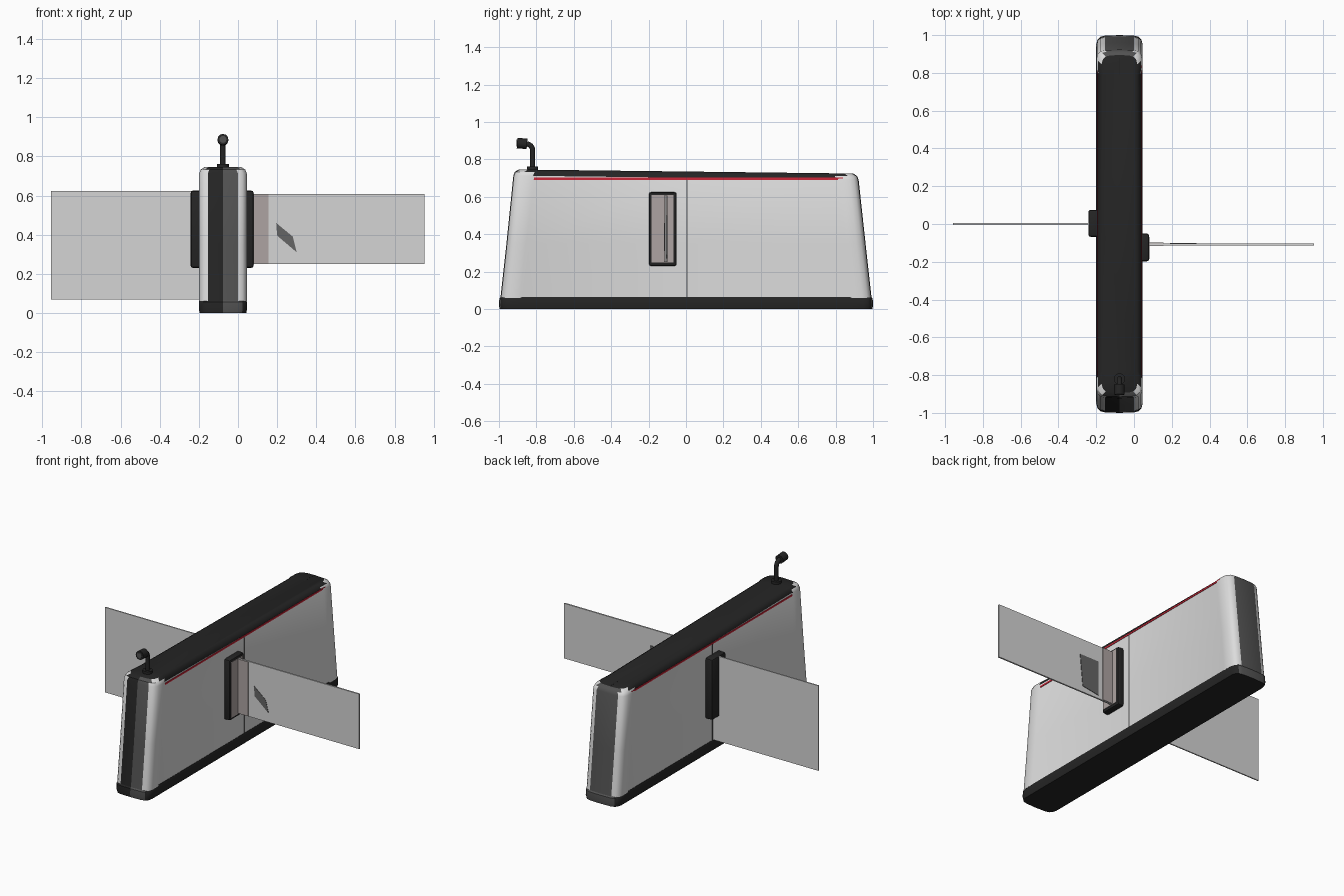
import bpy, bmesh, math
from mathutils import Vector

if "Cube" in bpy.data.objects:
    bpy.data.objects.remove(bpy.data.objects["Cube"])

CX = -0.077  # centre line of the cabinet


def mat(name, r, g, b):
    m = bpy.data.materials.new(name)
    m.diffuse_color = (r, g, b, 1)
    m.use_nodes = True
    m.node_tree.nodes["Principled BSDF"].inputs["Base Color"].default_value = m.diffuse_color
    return m


LIGHT = mat("light grey", 0.72, 0.72, 0.72)
BLACK = mat("black", 0.018, 0.018, 0.018)
GREY = mat("dark grey", 0.085, 0.085, 0.085)
RED = mat("red", 0.6, 0.02, 0.04)
PLATE = mat("warm grey", 0.42, 0.37, 0.36)
PANE = mat("pane grey", 0.66, 0.66, 0.66)
DECAL = mat("decal grey", 0.13, 0.13, 0.13)


def finish(name, bm, mats, smooth=None):
    bmesh.ops.recalc_face_normals(bm, faces=bm.faces)
    me = bpy.data.meshes.new(name)
    bm.to_mesh(me)
    bm.free()
    for m in mats:
        me.materials.append(m)
    ob = bpy.data.objects.new(name, me)
    bpy.context.collection.objects.link(ob)
    if smooth:
        bpy.context.view_layer.objects.active = ob
        ob.select_set(True)
        bpy.ops.object.shade_smooth_by_angle(angle=math.radians(smooth))
        ob.select_set(False)
    return ob


def box(name, x, y, z, m, bevel=0):
    bm = bmesh.new()
    bmesh.ops.create_cube(bm, size=1)
    for v in bm.verts:
        v.co = [(a + b) / 2 + c * (b - a) for (a, b), c in zip((x, y, z), v.co)]
    if bevel:
        bmesh.ops.bevel(bm, geom=bm.edges[:], offset=bevel, segments=2,
                        affect='EDGES', profile=0.5)
    return finish(name, bm, [m], 40 if bevel else None)


def tube(name, path, r, m, sides=16):
    cu = bpy.data.curves.new(name, 'CURVE')
    cu.dimensions = '3D'
    cu.bevel_depth = r
    cu.bevel_resolution = sides // 4
    cu.use_fill_caps = True
    s = cu.splines.new('POLY')
    s.points.add(len(path) - 1)
    for p, c in zip(s.points, path):
        p.co = (*c, 1)
    cu.materials.append(m)
    ob = bpy.data.objects.new(name, cu)
    bpy.context.collection.objects.link(ob)
    return ob


def outline(w, l, inset):
    """Plan outline: recessed long sides, rounded corner columns, bowed ends."""
    q = [(w - inset, 0), (w - inset, l - 0.12), (w, l - 0.105), (w, l - 0.05),
         (w - 0.007, l - 0.024), (w - 0.022, l - 0.009), (w - 0.045, l - 0.003), (0, l)]
    half = q + [(-x, y) for x, y in q[-2::-1]]
    return half + [(-x, -y) for x, y in half[1:-1]]


def loft(name, sections, mats, rule, inset=0.005, tilt=0.0):
    bm = bmesh.new()
    rings = []
    for z, w, l in sections:
        rings.append([bm.verts.new((CX + x, y, z - (tilt * y if z > 0.6 else 0)))
                      for x, y in outline(w, l, inset)])
    for a, b in zip(rings, rings[1:]):
        for i in range(len(a)):
            j = (i + 1) % len(a)
            bm.faces.new((a[i], a[j], b[j], b[i]))
    bm.faces.new(rings[0])
    bm.faces.new(rings[-1])
    bm.normal_update()
    for f in bm.faces:
        f.material_index = rule(f)
    return finish(name, bm, mats, 35)


def cabinet_rule(f):
    c = f.calc_center_median()
    x = c.x - CX
    if len(f.verts) > 4:
        return 1
    if abs(c.y) > 0.84:                       # end covers between light columns
        if abs(x) < 0.078:
            return 1 if c.y < 0 and x < 0 else 2
        return 0
    return 1 if c.z > 0.705 else 0            # dark lid along the long sides


# Tapered cabinet with corner columns and dark lid
loft("cabinet", [(0.06, 0.122, 0.992), (0.35, 0.122, 0.96), (0.702, 0.122, 0.923),
                 (0.722, 0.114, 0.915), (0.735, 0.095, 0.895)],
     [LIGHT, BLACK, GREY], cabinet_rule, tilt=0.012)

# Dark plinth
loft("plinth", [(0, 0.119, 0.997), (0.02, 0.123, 1.0), (0.055, 0.123, 0.998),
                (0.065, 0.119, 0.99)], [BLACK, GREY],
     lambda f: 1 if abs(f.calc_center_median().y) > 0.985 and
     f.calc_center_median().y * (f.calc_center_median().x - CX + 0.04) != 0 and
     (f.calc_center_median().y > 0 or f.calc_center_median().x > CX) else 0, inset=0)

# Centre seams on lid and ends
box("lid_seam", (CX - 0.002, CX + 0.002), (-0.88, 0.88), (0.72, 0.7255), BLACK)

# Red light strips and side panel seams
for side, tag in ((1, "right"), (-1, "left")):
    x = CX + side * 0.117
    xs = (min(x, x + side * 0.003), max(x, x + side * 0.003))
    box("red_strip_" + tag, xs, (-0.84, 0.84), (0.691, 0.702), RED)
    box("side_seam_" + tag, xs, (0.003, 0.008), (0.065, 0.69), GREY)

# Flap brackets
box("right_bracket", (0.03, 0.08), (-0.198, -0.05), (0.23, 0.625), BLACK, 0.012)
box("left_bracket", (-0.242, -0.18), (-0.068, 0.075), (0.23, 0.625), BLACK, 0.012)
box("right_bracket_plate", (0.078, 0.083), (-0.185, -0.068), (0.248, 0.61), PLATE)

# Swing flaps
box("right_flap", (0.07, 0.952), (-0.113, -0.103), (0.25, 0.608), PANE)
box("left_flap", (-0.957, -0.19), (-0.004, 0.004), (0.068, 0.622), PANE)
box("flap_sleeve", (0.075, 0.155), (-0.117, -0.099), (0.252, 0.606), PLATE)


# Dark markers on both faces of the right flap
def marker(name, pts, y, t):
    bm = bmesh.new()
    f = bm.faces.new([bm.verts.new((x, y, z)) for x, z in pts])
    ext = bmesh.ops.extrude_face_region(bm, geom=[f])
    for v in ext["geom"]:
        if isinstance(v, bmesh.types.BMVert):
            v.co.y += t
    finish(name, bm, [DECAL])


marker("front_marker", [(0.195, 0.46), (0.28, 0.39), (0.30, 0.31), (0.20, 0.395)], -0.113, -0.002)
marker("back_marker", [(0.33, 0.5), (0.19, 0.5), (0.19, 0.27), (0.31, 0.29)], -0.103, 0.003)

# Reader stalk with collar, bent neck and head
Y = -0.82
tube("stalk_collar", [(CX, Y, 0.725), (CX, Y, 0.762)], 0.03, BLACK)
bend = [(CX, Y - 0.035 + 0.035 * math.cos(a), 0.848 + 0.035 * math.sin(a))
        for a in (math.radians(15 * i) for i in range(7))]
tube("stalk_neck", [(CX, Y, 0.75)] + bend + [(CX, -0.87, 0.883)], 0.014, BLACK)
tube("stalk_head", [(CX, -0.85, 0.883), (CX, -0.903, 0.887)], 0.028, BLACK)
tube("stalk_lens", [(CX, -0.90, 0.887), (CX, -0.906, 0.887)], 0.018, GREY)
